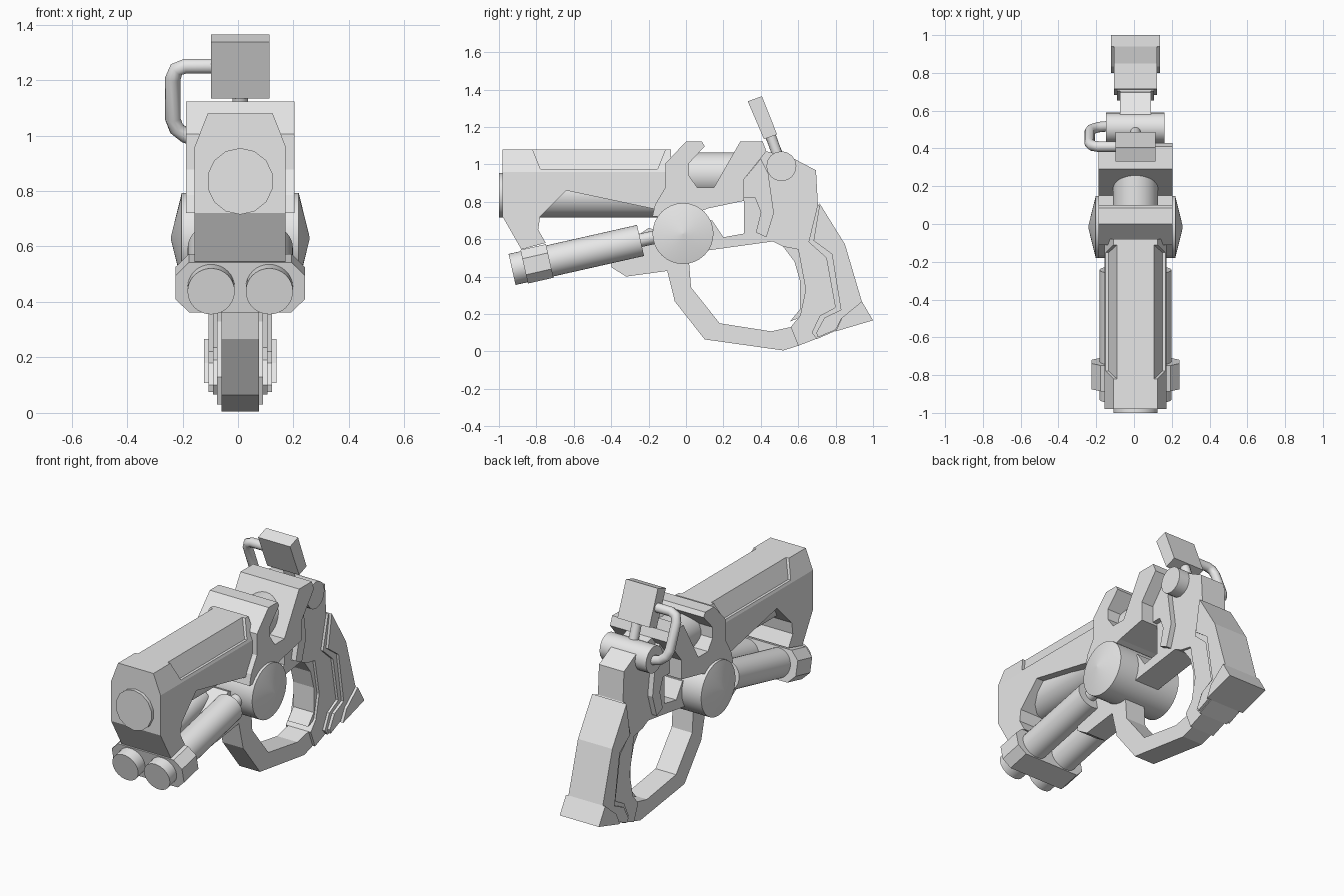
import bpy, bmesh, math
from mathutils import Vector, Matrix

if "Cube" in bpy.data.objects:
    bpy.data.objects.remove(bpy.data.objects["Cube"])

CX = 0.008
SLOPE = math.atan(0.226)
grey = bpy.data.materials.new("light_grey")
grey.diffuse_color = (0.8, 0.8, 0.8, 1)
grey.use_nodes = True
grey.node_tree.nodes["Principled BSDF"].inputs["Base Color"].default_value = grey.diffuse_color


def finish(name, bm, smooth=False):
    bmesh.ops.recalc_face_normals(bm, faces=bm.faces)
    me = bpy.data.meshes.new(name)
    bm.to_mesh(me)
    bm.free()
    ob = bpy.data.objects.new(name, me)
    bpy.context.collection.objects.link(ob)
    me.materials.append(grey)
    if smooth:
        bpy.ops.object.select_all(action='DESELECT')
        ob.select_set(True)
        bpy.context.view_layer.objects.active = ob
        bpy.ops.object.shade_smooth_by_angle(angle=math.radians(35))
    return ob


def side_bm(profile, half):
    """Side outline (y, z) extruded across x."""
    bm = bmesh.new()
    f = bm.faces.new([bm.verts.new((CX - half, y, z)) for y, z in profile])
    r = bmesh.ops.extrude_face_region(bm, geom=[f])
    vs = [v for v in r["geom"] if isinstance(v, bmesh.types.BMVert)]
    bmesh.ops.translate(bm, verts=vs, vec=(2 * half, 0, 0))
    return bm


def side_part(name, profile, half):
    return finish(name, side_bm(profile, half))


def tube(name, a, b, r, sides=32, r2=None):
    a, b = Vector(a), Vector(b)
    bm = bmesh.new()
    m = Matrix.Translation((a + b) / 2) @ (b - a).to_track_quat('Z', 'Y').to_matrix().to_4x4()
    bmesh.ops.create_cone(bm, cap_ends=True, segments=sides, radius1=r,
                          radius2=r if r2 is None else r2, depth=(b - a).length, matrix=m)
    return finish(name, bm, True)


# Barrel housing with a front leg and chamfered top
bm = side_bm([(-.98, 1.08), (-.98, .72), (-.88, .545), (-.75, .58), (-.79, .65), (-.78, .72),
              (-.64, .86), (-.165, .76), (-.08, .76), (-.08, 1.08)], .164)
for s in (-1, 1):
    bmesh.ops.bisect_plane(bm, geom=bm.verts[:] + bm.edges[:] + bm.faces[:],
                           plane_co=(CX + s * .164, 0, .96), plane_no=(s * .12, 0, .047),
                           clear_outer=True)
    bmesh.ops.holes_fill(bm, edges=[e for e in bm.edges if e.is_boundary], sides=0)
housing = finish("barrel_housing", bm)

# Recessed panels along both top chamfers
for s in (-1, 1):
    bm = bmesh.new()
    rings = []
    for y, k in ((-.82, .4), (-.11, -.4)):
        rings.append([bm.verts.new((CX + s * x, y + k * (1.08 - z), z))
                      for x, z in ((.090, 1.1), (.142, .975), (.2, .975), (.2, 1.1))])
    a, b = rings
    bm.faces.new(a)
    bm.faces.new(b)
    for i in range(4):
        j = (i + 1) % 4
        bm.faces.new((a[i], a[j], b[j], b[i]))
    cutter = finish("panel_cutter", bm)
    cutter.hide_render = True
    cutter.hide_set(True)
    mod = housing.modifiers.new("panel", 'BOOLEAN')
    mod.operation = 'DIFFERENCE'
    mod.solver = 'EXACT'
    mod.object = cutter

# Barrel, muzzle and the cylinder between the upper blocks
tube("barrel", (CX, -1, .835), (CX, -.05, .835), .12, 14)
tube("bolt_cylinder", (CX, -.05, .945), (CX, .30, .945), .119)

# Wide receiver with two raised blocks
side_part("receiver", [(-.18, .72), (-.165, .785), (-.11, .877), (-.11, 1.005), (0, 1.122),
                       (.085, 1.122), (.10, 1.096), (.015, 1.005), (.015, .94), (.06, .877),
                       (.15, .877), (.29, 1.122), (.41, 1.122), (.43, 1.07), (.31, .92),
                       (.31, .805), (.12, .765), (0, .72)], .195)

# Rear frame and grip core
side_part("rear_frame", [(0, .53), (.117, .54), (.465, .588), (.52, .56), (.60, .545), (.64, .33),
                         (.61, .19), (.56, .13), (.60, .03), (.717, .075), (.83, .2), (.80, .5),
                         (.705, .786), (.695, .968), (.583, 1.027), (.43, 1.07), (.31, .92),
                         (.31, .63), (.20, .61), (.14, .70), (0, .70)], .083)
# Bridge behind the frame opening
side_part("opening_rim", [(.31, .92), (.31, .82), (.37, .82), (.40, .743), (.374, .636),
                          (.43, .61), (.47, .74), (.44, .95), (.40, 1.03)], .115)
side_part("grip_front_strip", [(.465, .588), (.605, .56), (.645, .33), (.61, .18), (.556, .16),
                               (.61, .225), (.61, .374), (.58, .48), (.52, .56)], .068)

# Trigger guard with its front lug
side_part("trigger_guard", [(-.40, .45), (-.32, .40), (-.10, .43), (-.06, .267), (.10, .064),
                            (.52, .005), (.60, .03), (.56, .13), (.455, .107), (.18, .15),
                            (.027, .342), (.016, .48), (0, .6), (-.2, .66), (-.40, .52)], .068)

# Grip back panels and butt
side_part("grip_liner", [(.705, .79), (.655, .585), (.75, .50), (.798, .235), (.715, .19),
                         (.672, .10), (.70, .066), (.80, .11), (.92, .27), (.83, .57)], .098)
side_part("grip_back", [(.715, .79), (.85, .572), (.94, .267), (.834, .18), (.80, .115),
                        (.705, .075), (.697, .10), (.74, .18), (.828, .222), (.78, .52),
                        (.682, .592)], .114)
side_part("grip_butt", [(.94, .267), (1.0, .166), (.80, .107), (.834, .18)], .13)

# Pivot drum with shallow conical caps
tube("pivot_drum", (CX - .211, -.016, .63), (CX + .211, -.016, .63), .163, 32)
for s in (-1, 1):
    tube("pivot_cap", (CX + s * .211, -.016, .63), (CX + s * .25, -.016, .63), .163, 32, .004)

# Twin under-barrel tubes with rods
for s in (-1, 1):
    x = CX + s * .105
    tube("lower_tube", (x, -.93, .438), (x, -.243, .593), .085)
    tube("tube_rod", (x, -.26, .59), (x, -.05, .637), .036, 16)

# Clamp block around the tubes
bm = bmesh.new()
w, h, c, d = .233, .092, .048, .07
ring = [(-w, -h + c), (-w + c, -h), (w - c, -h), (w, -h + c),
        (w, h - c), (w - c, h), (-w + c, h), (-w, h - c)]
f = bm.faces.new([bm.verts.new((x, -d, z)) for x, z in ring])
r = bmesh.ops.extrude_face_region(bm, geom=[f])
bmesh.ops.translate(bm, verts=[v for v in r["geom"] if isinstance(v, bmesh.types.BMVert)],
                    vec=(0, 2 * d, 0))
bmesh.ops.transform(bm, verts=bm.verts,
                    matrix=Matrix.Translation((CX, -.797, .468)) @ Matrix.Rotation(SLOPE, 4, 'X'))
finish("tube_clamp", bm)

# Folding sight on its hinge
tube("sight_hinge", (CX - .155, .51, .99), (CX + .153, .51, .99), .08, 16)
tube("sight_stem", (CX, .50, 1.02), (CX, .45, 1.16), .028, 16)
side_part("sight_block", [(.33, 1.337), (.406, 1.364), (.487, 1.16), (.417, 1.134)], .106)

# Bent wire handle beside the sight
path = [(-.08, 1.25), (-.19, 1.25), (-.222, 1.238), (-.235, 1.205), (-.235, 1.06),
        (-.222, 1.025), (-.19, 1.0), (-.13, .985)]
cu = bpy.data.curves.new("side_handle", 'CURVE')
cu.dimensions = '3D'
cu.bevel_depth = .028
cu.bevel_resolution = 3
cu.use_fill_caps = True
sp = cu.splines.new('POLY')
sp.points.add(len(path) - 1)
for p, (x, z) in zip(sp.points, path):
    p.co = (x, .41 + (1.25 - z) * .41, z, 1)
cu.materials.append(grey)
bpy.context.collection.objects.link(bpy.data.objects.new("side_handle", cu))
